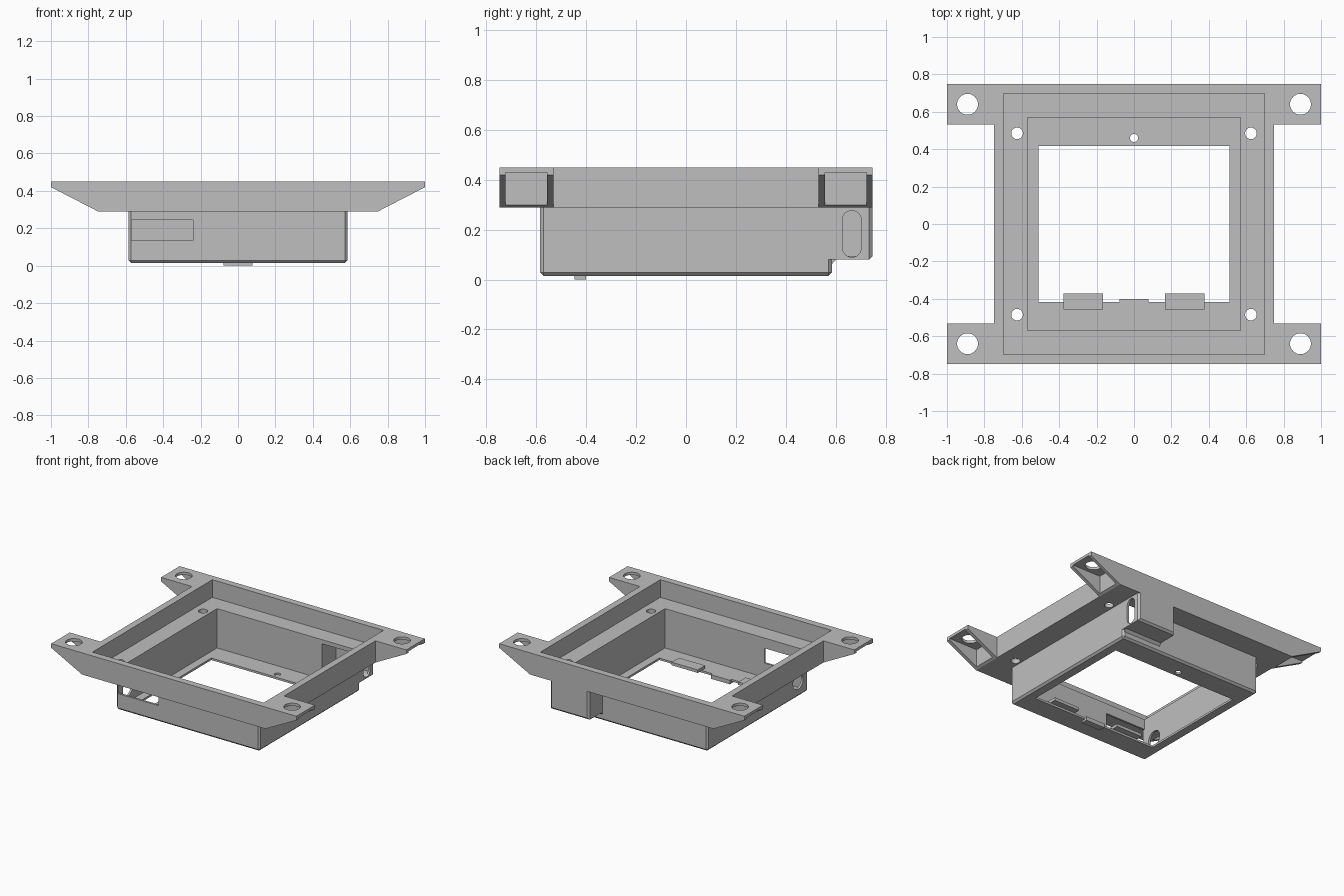
import bpy, bmesh, math
from mathutils import Vector

if "Cube" in bpy.data.objects:
    bpy.data.objects.remove(bpy.data.objects["Cube"])

grey = bpy.data.materials.new("plain_grey")
grey.diffuse_color = (0.52, 0.52, 0.52, 1)
grey.use_nodes = True
grey.node_tree.nodes["Principled BSDF"].inputs["Base Color"].default_value = grey.diffuse_color


def prism(name, pts, axis, lo, hi, mirror=(1, 1), chamfer=None, width=0.014):
    """Extrude a 2D profile along an axis; optionally chamfer edges picked by a rule."""
    place = {"x": lambda a, b, h: (h, a, b),
             "y": lambda a, b, h: (a, h, b),
             "z": lambda a, b, h: (a, b, h)}[axis]
    bm = bmesh.new()
    rings = []
    for h in (lo, hi):
        ring = []
        for a, b in pts:
            x, y, z = place(a, b, h)
            ring.append(bm.verts.new((x * mirror[0], y * mirror[1], z)))
        rings.append(ring)
        bm.faces.new(ring)
    n = len(pts)
    for i in range(n):
        j = (i + 1) % n
        bm.faces.new((rings[0][i], rings[0][j], rings[1][j], rings[1][i]))
    bmesh.ops.recalc_face_normals(bm, faces=bm.faces[:])
    if chamfer:
        edges = [e for e in bm.edges if chamfer(e.verts[0].co, e.verts[1].co)]
        bmesh.ops.bevel(bm, geom=edges, offset=width, segments=1,
                        profile=0.5, affect='EDGES')
        bmesh.ops.recalc_face_normals(bm, faces=bm.faces[:])
    mesh = bpy.data.meshes.new(name)
    bm.to_mesh(mesh)
    bm.free()
    mesh.materials.append(grey)
    ob = bpy.data.objects.new(name, mesh)
    bpy.context.collection.objects.link(ob)
    return ob


def box(name, x, y, z, **kw):
    pts = [(x[0], y[0]), (x[1], y[0]), (x[1], y[1]), (x[0], y[1])]
    return prism(name, pts, "z", z[0], z[1], **kw)


def circle(a, b, r, n=32):
    return [(a + r * math.cos(2 * math.pi * i / n),
             b + r * math.sin(2 * math.pi * i / n)) for i in range(n)]


def slot(a, b0, b1, r, n=12):
    """Upright rounded slot profile."""
    top = [(a + r * math.cos(math.pi * i / n), b1 - r + r * math.sin(math.pi * i / n))
           for i in range(n + 1)]
    low = [(a - r * math.cos(math.pi * i / n), b0 + r - r * math.sin(math.pi * i / n))
           for i in range(n + 1)]
    return top + low


def cut(ob, *cutters):
    """Subtract the cutters, bake the result and remove the cutters."""
    for c in cutters:
        c.hide_render = True
        m = ob.modifiers.new("cut", 'BOOLEAN')
        m.operation, m.solver, m.object = 'DIFFERENCE', 'EXACT', c
    dg = bpy.context.evaluated_depsgraph_get()
    mesh = bpy.data.meshes.new_from_object(ob.evaluated_get(dg))
    ob.modifiers.clear()
    ob.data = mesh
    for c in cutters:
        bpy.data.objects.remove(c)
    bpy.context.view_layer.objects.active = ob
    bpy.ops.object.select_all(action='DESELECT')
    ob.select_set(True)
    bpy.ops.object.shade_smooth_by_angle(angle=math.radians(25))


def sq(r):
    return (-r, r)


W = 0.748          # half width of the frame
BASE, TOP = 0.29, 0.45

# Upper frame: recess, ledge, screw holes
frame = box("upper_frame", sq(W), sq(W), (BASE, TOP))
cut(frame,
    box("recess", sq(0.698), sq(0.698), (0.32, 0.6)),
    box("shaft", sq(0.57), sq(0.57), (0.1, 0.4)),
    *[prism("screw", circle(sx * 0.625, sy * 0.485, 0.031), "z", 0.2, 0.4)
      for sx in (-1, 1) for sy in (-1, 1)])


# Lower tray: chamfered box with window floor, side openings
def bay_cavity():
    return box("cavity", (0.285, 0.57), (0.5, 0.733), (0.095, 0.35))


tray = box("lower_tray", sq(0.585), sq(0.585), (0.015, BASE),
           chamfer=lambda a, b: min(a.z, b.z) < 0.1)
cut(tray,
    box("inside", sq(0.57), sq(0.57), (0.03, 0.5)),
    box("window", sq(0.51), sq(0.418), (-0.1, 0.2)),
    prism("pin_hole", circle(0, 0.46, 0.022), "z", -0.1, 0.2),
    box("front_slot", (-0.57, -0.24), (-0.7, -0.5), (0.135, 0.245)),
    prism("side_hole", circle(-0.47, 0.13, 0.058), "x", -0.7, -0.5),
    bay_cavity())

# Cable bay on the back, with an upright slot in its side
bay = box("cable_bay", (0.27, 0.585), (0.571, W), (0.08, BASE),
          chamfer=lambda a, b: min(a.y, b.y) > 0.7 and min(a.z, b.z) < 0.1)
cut(bay, bay_cavity(),
    prism("oval", slot(0.665, 0.09, 0.277, 0.038), "x", 0.5, 0.7))
prism("bay_gusset", [(0.58, 0.08), (0.602, 0.08), (0.585, 0.062), (0.58, 0.062)],
      "x", 0.27, 0.573)

# Mounting ears: sloped brackets, hollow underneath
for sx in (-1, 1):
    for sy in (-1, 1):
        m = (sx, sy)
        ear = prism("mounting_ear", [(W, BASE), (1, 0.42), (1, TOP), (W, TOP)],
                    "y", 0.532, W, mirror=m)
        cut(ear,
            box("pocket", (0.765, 1.1), (0.557, 0.723), (0.2, 0.43), mirror=m),
            prism("bolt", circle(0.89, 0.64, 0.056), "z", 0.2, 0.6, mirror=m))

# Retaining clips along the front edge of the window
for sx in (-1, 1):
    box("window_clip", (0.165, 0.378), (-0.458, -0.372), (0.03, 0.052), mirror=(sx, 1))
box("centre_tab", sq(0.078), (-0.448, -0.4), (0.0, 0.03))
